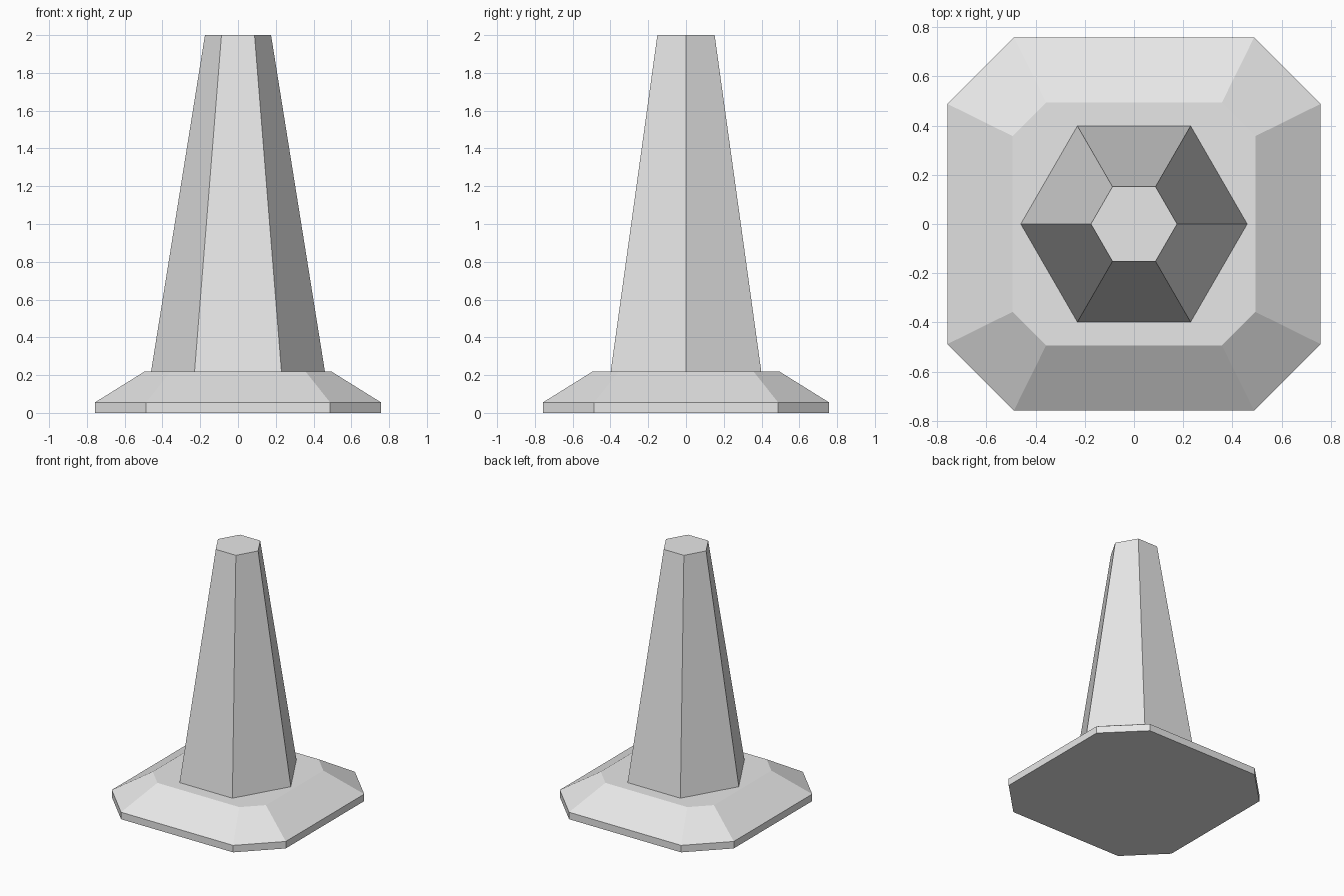
import bpy
import math

cube = bpy.data.objects.get("Cube")
if cube:
    bpy.data.objects.remove(cube)

grey = bpy.data.materials.new("light_grey")
grey.use_nodes = True
grey.diffuse_color = (0.8, 0.8, 0.8, 1)
grey.node_tree.nodes["Principled BSDF"].inputs["Base Color"].default_value = (0.8, 0.8, 0.8, 1)


def cut_square(half, corner, z):
    """Ring of a square with its corners cut off."""
    h, c = half, corner
    return [(h, -c, z), (h, c, z), (c, h, z), (-c, h, z),
            (-h, c, z), (-h, -c, z), (-c, -h, z), (c, -h, z)]


def hexagon(radius, z):
    return [(radius * math.cos(i * math.pi / 3), radius * math.sin(i * math.pi / 3), z)
            for i in range(6)]


def loft(name, rings, cap_bottom=True):
    """Join stacked rings with flat quads and cap the ends."""
    n = len(rings[0])
    verts = [v for ring in rings for v in ring]
    faces = [(r * n + i, r * n + (i + 1) % n, (r + 1) * n + (i + 1) % n, (r + 1) * n + i)
             for r in range(len(rings) - 1) for i in range(n)]
    faces.append(tuple(range(len(verts) - n, len(verts))))
    if cap_bottom:
        faces.append(tuple(reversed(range(n))))
    mesh = bpy.data.meshes.new(name)
    mesh.from_pydata(verts, [], faces)
    mesh.materials.append(grey)
    obj = bpy.data.objects.new(name, mesh)
    bpy.context.collection.objects.link(obj)
    return obj


# Base plate with a low rim and a sloped shoulder
loft("base", [cut_square(0.758, 0.488, 0), cut_square(0.758, 0.488, 0.055),
              cut_square(0.493, 0.357, 0.22)])

# Tapered six-sided cone, open where it meets the base
loft("cone", [hexagon(0.46, 0.22), hexagon(0.175, 2)], cap_bottom=False)
